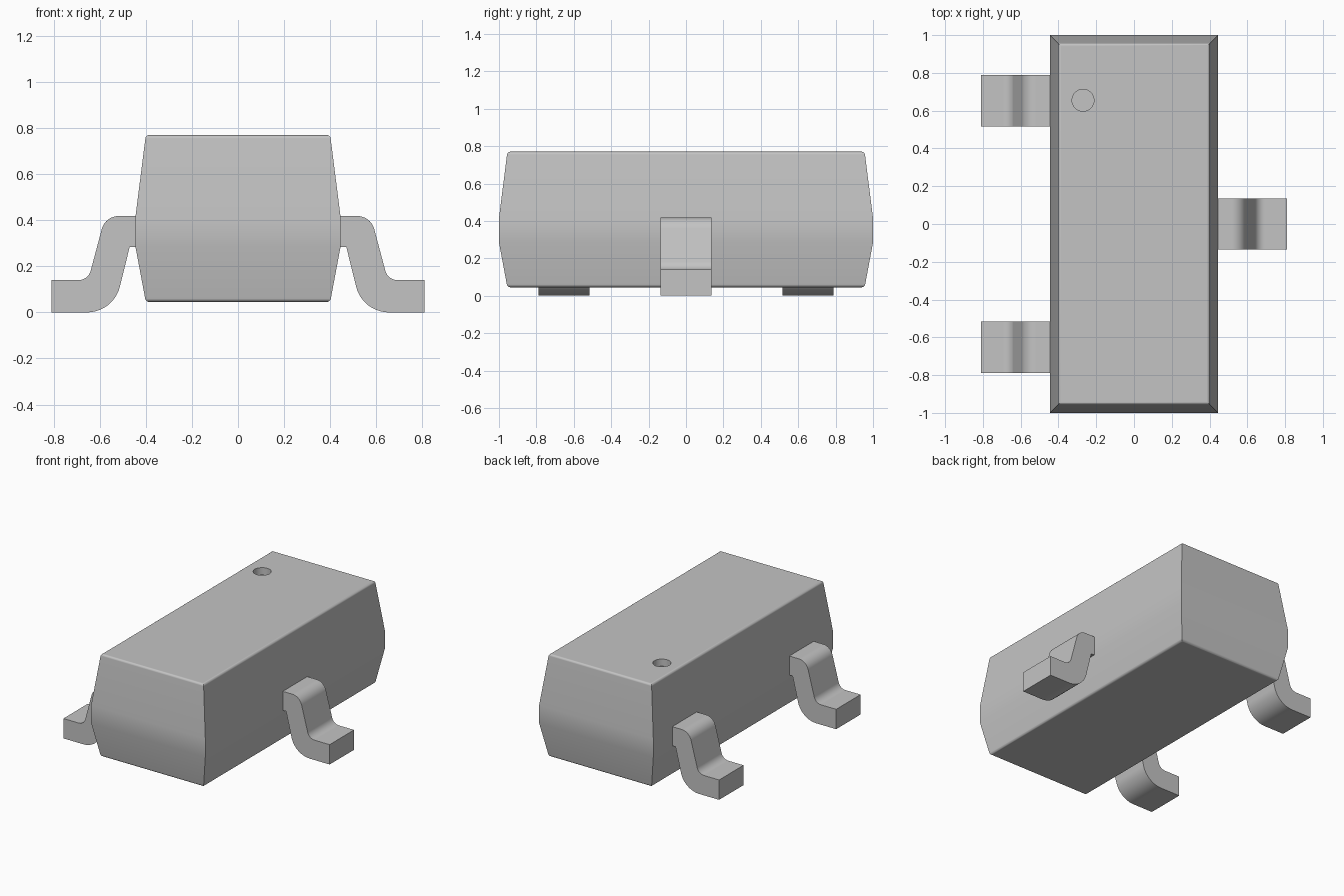
import bpy, bmesh, math
from mathutils import Vector

cube = bpy.data.objects.get("Cube")
if cube:
    bpy.data.objects.remove(cube, do_unlink=True)

grey = bpy.data.materials.new("light grey")
grey.use_nodes = True
colour = (0.55, 0.55, 0.55, 1)
grey.diffuse_color = colour
grey.node_tree.nodes["Principled BSDF"].inputs["Base Color"].default_value = colour


def finish(bm, name):
    bmesh.ops.recalc_face_normals(bm, faces=bm.faces)
    mesh = bpy.data.meshes.new(name)
    bm.to_mesh(mesh)
    bm.free()
    mesh.materials.append(grey)
    obj = bpy.data.objects.new(name, mesh)
    bpy.context.collection.objects.link(obj)
    return obj


def activate(obj):
    bpy.ops.object.select_all(action='DESELECT')
    obj.select_set(True)
    bpy.context.view_layer.objects.active = obj


def smooth(obj):
    activate(obj)
    bpy.ops.object.shade_smooth_by_angle(angle=math.radians(30))
    obj.modifiers.new("Weighted normals", 'WEIGHTED_NORMAL').keep_sharp = True


def rounded(corners, steps=10):
    """Outline with circular arcs; each corner is (x, z, tangent length)."""
    points = []
    for i, (x, z, t) in enumerate(corners):
        p = Vector((x, z))
        if not t:
            points.append(p)
            continue
        before = (Vector(corners[i - 1][:2]) - p).normalized()
        after = (Vector(corners[(i + 1) % len(corners)][:2]) - p).normalized()
        a, b = p + before * t, p + after * t
        w = math.sin(before.angle(after) / 2)
        for k in range(steps + 1):
            s = k / steps
            ka, kp, kb = (1 - s) ** 2, 2 * w * s * (1 - s), s * s
            points.append((a * ka + p * kp + b * kb) / (ka + kp + kb))
    return points


# Moulded body: stacked rectangles with an upright waist band
bm = bmesh.new()
rings = []
for z, hx, hy in [(0.045, 0.40, 0.955), (0.285, 0.445, 1.0),
                  (0.415, 0.445, 1.0), (0.77, 0.40, 0.955)]:
    rings.append([bm.verts.new((sx * hx, sy * hy, z))
                  for sx, sy in ((-1, -1), (1, -1), (1, 1), (-1, 1))])
for low, high in zip(rings, rings[1:]):
    for i in range(4):
        j = (i + 1) % 4
        bm.faces.new((low[i], low[j], high[j], high[i]))
caps = [bm.faces.new(rings[0]), bm.faces.new(rings[-1])]
rims = [e for f in caps for e in f.edges]
bmesh.ops.bevel(bm, geom=rims, offset=0.015, segments=4, profile=0.5, affect='EDGES')
body = finish(bm, "body")

# Round index dimple sunk into the top
bpy.ops.mesh.primitive_cylinder_add(vertices=48, radius=0.058, depth=0.1,
                                    location=(-0.27, 0.655, 0.77))
cutter = bpy.context.object
cutter.name = "dimple_cutter"
cutter.hide_render = True
cutter.data.materials.append(grey)
cut = body.modifiers.new("Dimple", 'BOOLEAN')
cut.operation = 'DIFFERENCE'
cut.solver = 'EXACT'
cut.object = cutter
activate(body)
bpy.ops.object.modifier_apply(modifier=cut.name)
bpy.data.objects.remove(cutter, do_unlink=True)
smooth(body)

# Gull-wing leads: one bent outline extruded across its width
outline = rounded([(0.43, 0.418, 0), (0.576, 0.418, 0.058), (0.65, 0.14, 0.042),
                   (0.81, 0.14, 0), (0.81, 0, 0), (0.54, 0, 0.115),
                   (0.47, 0.284, 0), (0.43, 0.284, 0)])


def lead(name, side, y, width=0.272):
    bm = bmesh.new()
    face = bm.faces.new([bm.verts.new((side * p.x, y - width / 2, p.y)) for p in outline])
    out = bmesh.ops.extrude_face_region(bm, geom=[face])["geom"]
    bmesh.ops.translate(bm, vec=(0, width, 0),
                        verts=[v for v in out if isinstance(v, bmesh.types.BMVert)])
    smooth(finish(bm, name))


lead("left_lead", 1, 0.0)
lead("right_front_lead", -1, -0.652)
lead("right_back_lead", -1, 0.652)
